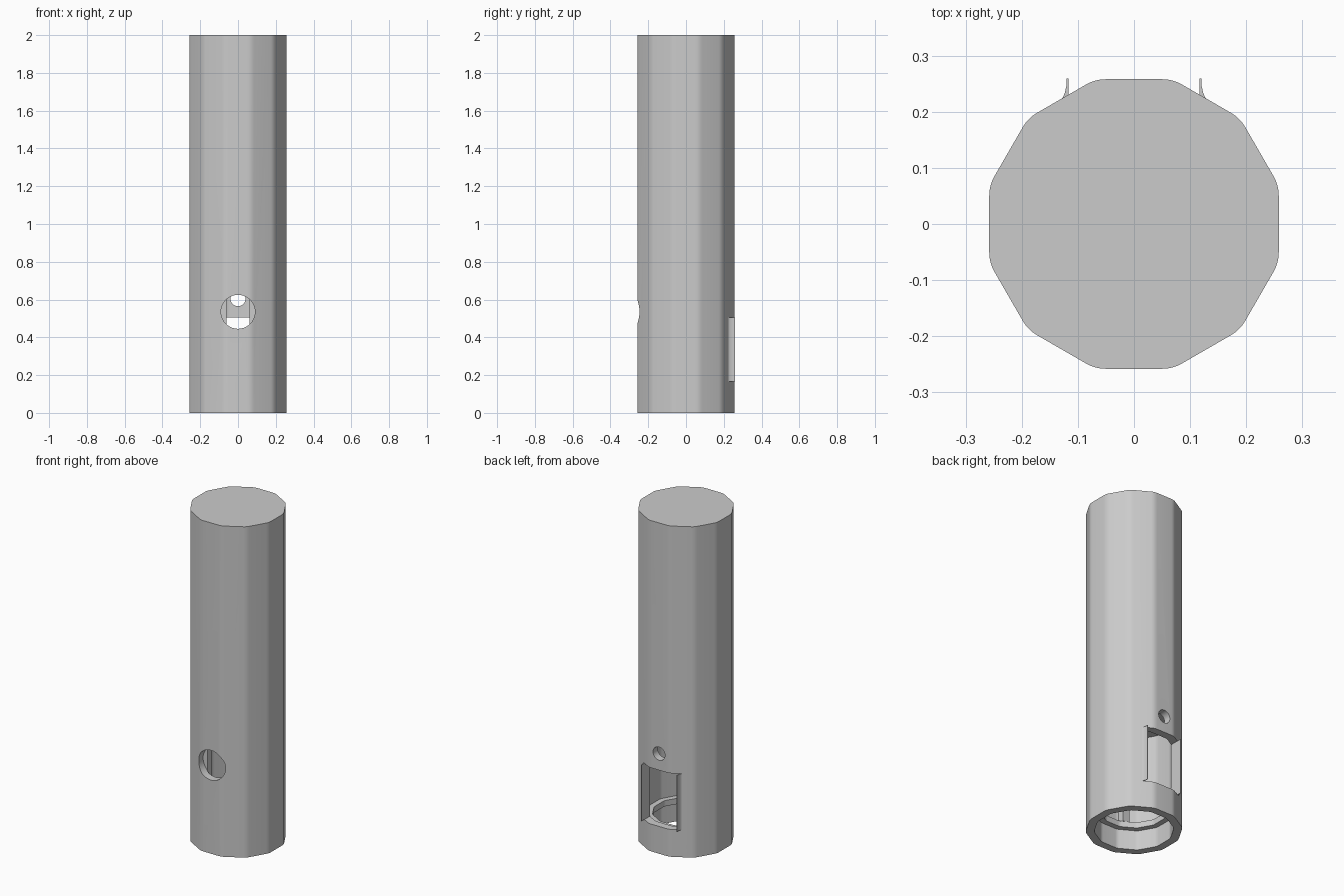
import bpy, bmesh, math
from mathutils import Matrix

if "Cube" in bpy.data.objects:
    bpy.data.objects.remove(bpy.data.objects["Cube"], do_unlink=True)

grey = bpy.data.materials.new("plain_grey")
grey.use_nodes = True
grey.diffuse_color = (0.6, 0.6, 0.6, 1)
grey.node_tree.nodes["Principled BSDF"].inputs["Base Color"].default_value = grey.diffuse_color


def rounded_twelve(apothem, radius, steps=4):
    """Twelve-sided outline with softly rounded corners."""
    half = math.pi / 12
    reach = (apothem - radius) / math.cos(half)
    pts = []
    for k in range(12):
        corner = half + k * 2 * half
        for s in range(steps + 1):
            a = corner - half + 2 * half * s / steps
            pts.append((reach * math.cos(corner) + radius * math.cos(a),
                        reach * math.sin(corner) + radius * math.sin(a)))
    return pts


def prism(name, outline, z0, z1):
    bm = bmesh.new()
    base = bm.faces.new([bm.verts.new((x, y, z0)) for x, y in outline])
    top = bmesh.ops.extrude_face_region(bm, geom=[base])["geom"]
    bmesh.ops.translate(bm, vec=(0, 0, z1 - z0),
                        verts=[v for v in top if isinstance(v, bmesh.types.BMVert)])
    bmesh.ops.recalc_face_normals(bm, faces=bm.faces)
    mesh = bpy.data.meshes.new(name)
    bm.to_mesh(mesh)
    bm.free()
    ob = bpy.data.objects.new(name, mesh)
    mesh.materials.append(grey)
    bpy.context.collection.objects.link(ob)
    return ob


def box(name, x0, x1, y0, y1, z0, z1):
    return prism(name, [(x0, y0), (x1, y0), (x1, y1), (x0, y1)], z0, z1)


def round_cutter(name, radius, y0, y1, z):
    circle = [(radius * math.cos(i * math.tau / 40), radius * math.sin(i * math.tau / 40))
              for i in range(40)]
    ob = prism(name, circle, -y1, -y0)
    ob.data.transform(Matrix.Translation((0, 0, z)) @ Matrix.Rotation(math.pi / 2, 4, "X"))
    return ob


def combine(target, tool, operation):
    """Apply a boolean and discard the tool object."""
    tool.hide_render = True
    mod = target.modifiers.new("combine", "BOOLEAN")
    mod.operation, mod.object, mod.solver = operation, tool, "EXACT"
    bpy.context.view_layer.objects.active = target
    bpy.ops.object.modifier_apply(modifier=mod.name)
    bpy.data.objects.remove(tool, do_unlink=True)


def smooth(ob):
    bpy.ops.object.select_all(action="DESELECT")
    ob.select_set(True)
    bpy.context.view_layer.objects.active = ob
    bpy.ops.object.shade_smooth_by_angle(angle=math.radians(25))


# Main handle with a closed top
handle = prism("handle_tube", rounded_twelve(0.258, 0.07), 0, 2)

# Raised window surround with flared, concave sides
flare = [(0.142 - 0.022 * math.sin(t), 0.256 - 0.042 * math.cos(t))
         for t in [i * math.pi / 12 for i in range(7)]]
side = [(0.142, 0.15)] + flare + [(0.12, 0.259)]
surround = prism("window_surround", side + [(-x, y) for x, y in reversed(side)], 0.165, 0.505)
combine(handle, surround, "UNION")

# Hollow bore, front button hole, small back hole and back window
combine(handle, prism("bore", rounded_twelve(0.212, 0.05), -0.1, 0.7), "DIFFERENCE")
combine(handle, round_cutter("button_hole", 0.09, -0.4, -0.1, 0.535), "DIFFERENCE")
combine(handle, round_cutter("pin_hole", 0.04, 0.1, 0.4, 0.605), "DIFFERENCE")
combine(handle, box("window", -0.117, 0.117, 0.05, 0.4, 0.165, 0.505), "DIFFERENCE")
smooth(handle)

# Stepped collar inside the open bottom
collar = prism("inner_collar", rounded_twelve(0.216, 0.05), 0.12, 0.155)
combine(collar, prism("collar_bore", rounded_twelve(0.18, 0.04), 0, 0.3), "DIFFERENCE")
smooth(collar)

# Guide rails behind the button hole
for name, s in (("left_guide_rail", 1), ("right_guide_rail", -1)):
    xs = sorted((s * 0.06, s * 0.105))
    box(name, xs[0], xs[1], -0.205, -0.165, 0.155, 0.68)
